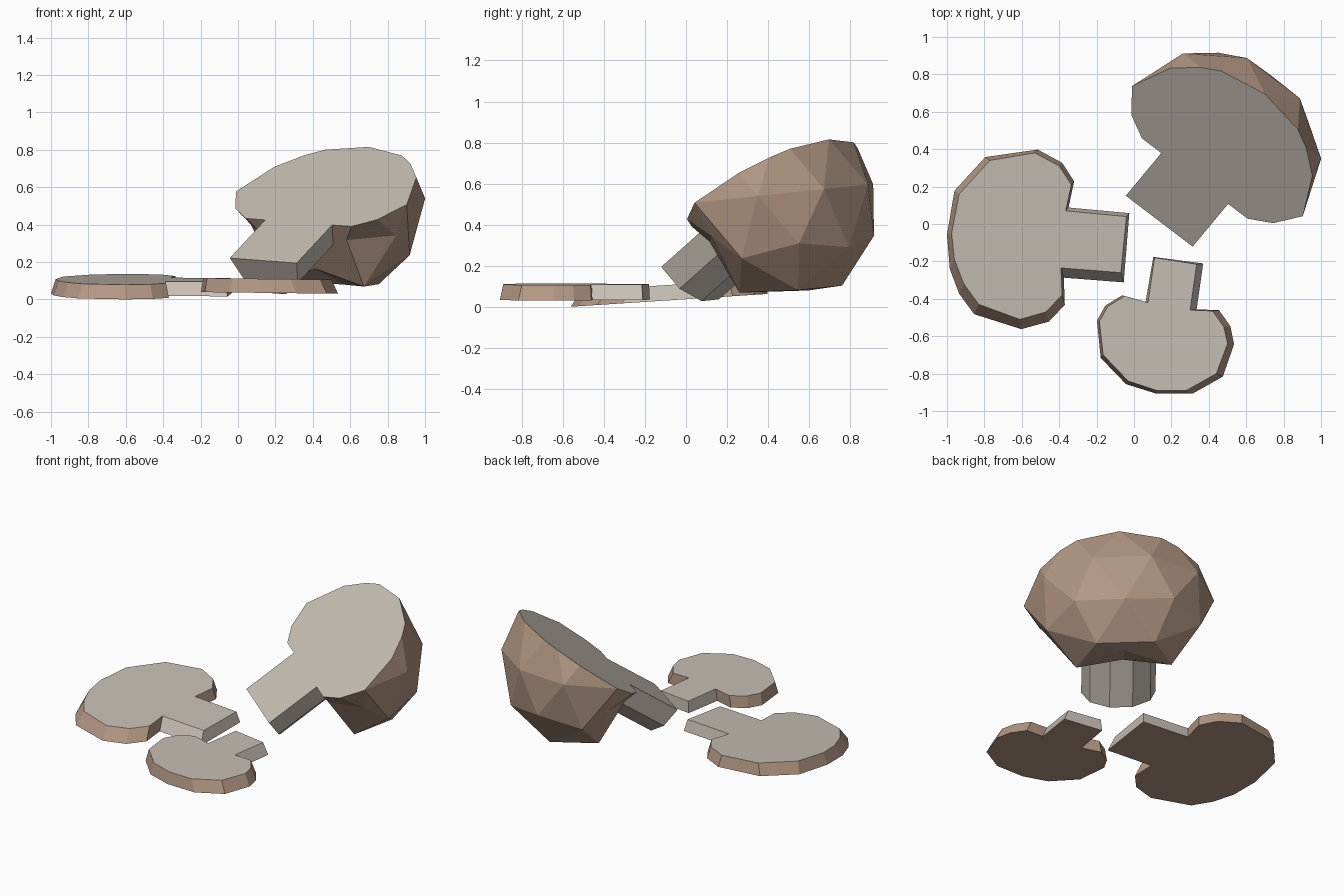
import bpy, bmesh
from mathutils import Matrix, Vector

if "Cube" in bpy.data.objects:
    bpy.data.objects.remove(bpy.data.objects["Cube"])


def material(name, color):
    mat = bpy.data.materials.new(name)
    mat.use_nodes = True
    mat.diffuse_color = color
    mat.node_tree.nodes["Principled BSDF"].inputs["Base Color"].default_value = color
    return mat


SKIN = material("brown skin", (0.45, 0.31, 0.23, 1))
FLESH = material("pale flesh", (0.57, 0.515, 0.455, 1))


def finish(bm, name, matrix=None):
    mesh = bpy.data.meshes.new(name)
    bm.to_mesh(mesh)
    bm.free()
    mesh.materials.append(SKIN)
    mesh.materials.append(FLESH)
    obj = bpy.data.objects.new(name, mesh)
    bpy.context.collection.objects.link(obj)
    if matrix:
        obj.matrix_world = matrix
    return obj


def halve(bm):
    """Keep the half below local x = 0 and close the cut."""
    bmesh.ops.bisect_plane(bm, geom=bm.verts[:] + bm.edges[:] + bm.faces[:], dist=0.0001,
                           plane_co=(0, 0, 0), plane_no=(1, 0, 0), clear_outer=True)
    rim = [e for e in bm.edges if e.is_boundary]
    bmesh.ops.contextual_create(bm, geom=rim)
    bmesh.ops.recalc_face_normals(bm, faces=bm.faces)


# Half mushroom frame: x out of the cut, y across the stem, z along the stem
along = Vector((0.525, 0.633, 0.565)).normalized()
out = Vector((-0.304, -0.482, 0.822))
out = (out - along * out.dot(along)).normalized()
across = along.cross(out)
frame = Matrix((out, across, along)).transposed().to_4x4()
frame.translation = (0.135, 0.015, 0.208)


# Half cap: faceted dome with a flattened underside
def cap_height(z):
    if z > -0.1:
        return min(z * 0.505, 0.483)
    if z > -0.5:
        return -0.07
    return -0.23


bm = bmesh.new()
bmesh.ops.create_icosphere(bm, subdivisions=2, radius=1)
for v in bm.verts:
    v.co = (v.co.x * 0.575, v.co.y * 0.575, 0.59 + cap_height(v.co.z))
halve(bm)
for f in bm.faces:
    f.material_index = 1 if f.normal.x > 0.99 else 0
finish(bm, "half_cap", frame)

# Half stem: ten-sided cylinder cut through its corners
bm = bmesh.new()
bmesh.ops.create_cone(bm, cap_ends=True, segments=10, radius1=0.225, radius2=0.225,
                      depth=0.37, matrix=Matrix.Translation((0, 0, 0.185)))
halve(bm)
for f in bm.faces:
    f.material_index = 1
finish(bm, "half_stem", frame)


# Slices: the first four outline points are the stem
def slice_part(name, outline, centre, push, shift, slope, thickness=0.075):
    bm = bmesh.new()

    def flare(p, i):
        d = (p[i] - centre[i]) * 0.3
        return p[i] + max(-push[i], min(push[i], d)) + shift[i]

    def height(x, y):
        return 0.037 + slope[0] * x + slope[1] * y

    low, top = [], []
    for p in outline:
        x, y = flare(p, 0), flare(p, 1)
        low.append(bm.verts.new((x, y, height(x, y))))
        top.append(bm.verts.new((*p, height(*p) + thickness)))
    bm.faces.new(top).material_index = 1
    bm.faces.new(low[::-1])
    n = len(outline)
    for i in range(n):
        j = (i + 1) % n
        side = bm.faces.new((low[i], low[j], top[j], top[i]))
        side.material_index = 1 if i < 3 else 0
    bmesh.ops.recalc_face_normals(bm, faces=bm.faces)
    finish(bm, name)


slice_part("large_slice",
           [(-.365, .07), (-.04, .04), (-.07, -.26), (-.39, -.235),
            (-.385, -.38), (-.47, -.47), (-.61, -.51), (-.83, -.43),
            (-.91, -.32), (-.96, -.19), (-.975, -.05), (-.935, .16),
            (-.77, .34), (-.53, .38), (-.4, .31), (-.335, .21)],
           centre=(-.65, -.08), push=(.02, .035), shift=(-.005, -.017), slope=(0, .065))

slice_part("small_slice",
           [(.075, -.42), (.11, -.18), (.335, -.215), (.3, -.46),
            (.42, -.465), (.48, -.55), (.5, -.64), (.44, -.8),
            (.28, -.89), (.12, -.89), (-.03, -.84), (-.165, -.7),
            (-.185, -.52), (-.14, -.44), (-.05, -.385)],
           centre=(.17, -.65), push=(.024, .01), shift=(.011, -.006), slope=(-.012, 0))
